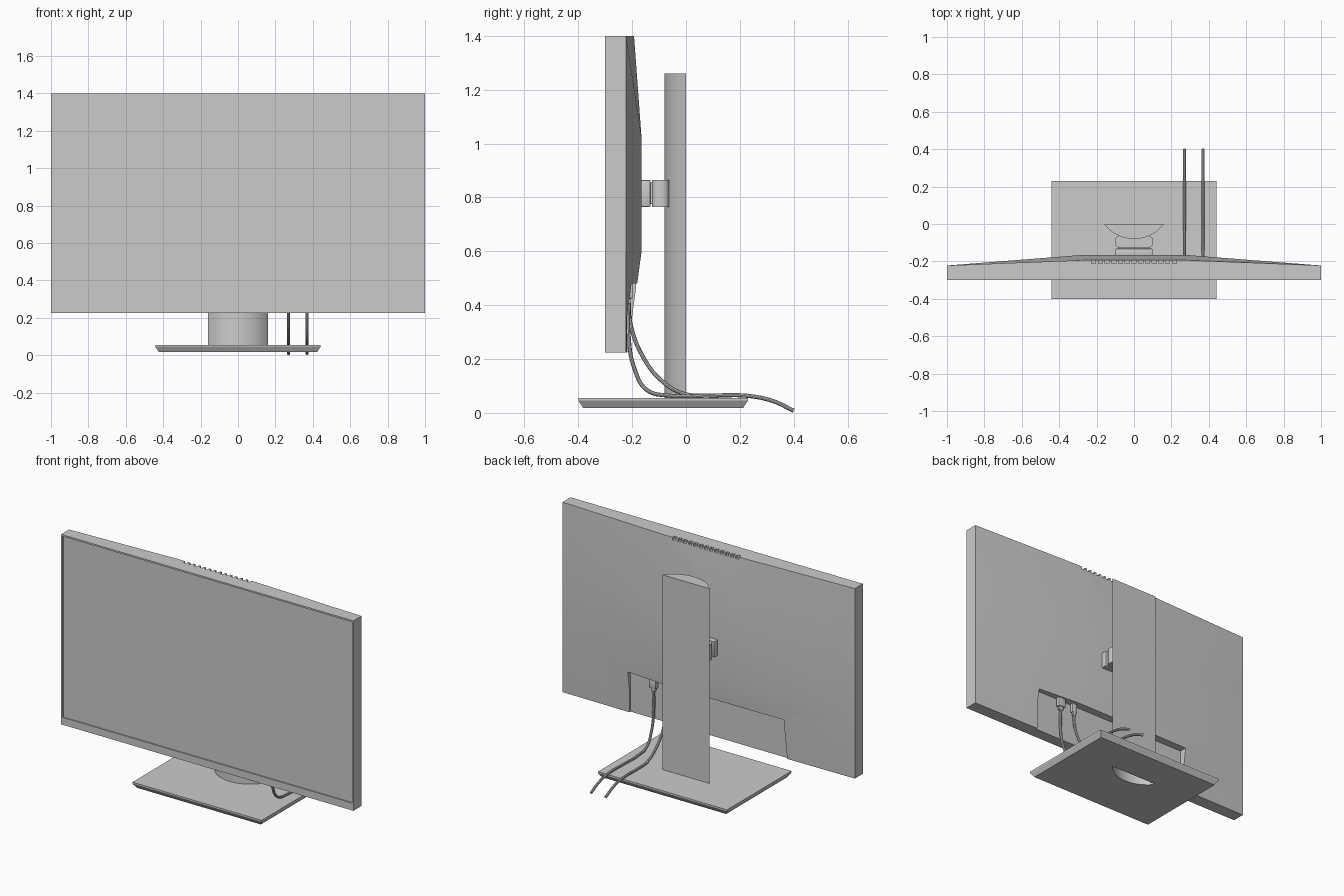
import bpy, bmesh, math

if "Cube" in bpy.data.objects:
    bpy.data.objects.remove(bpy.data.objects["Cube"])


def finish(bm, name, angle=30):
    bmesh.ops.recalc_face_normals(bm, faces=bm.faces)
    me = bpy.data.meshes.new(name)
    bm.to_mesh(me)
    bm.free()
    ob = bpy.data.objects.new(name, me)
    bpy.context.collection.objects.link(ob)
    return smooth(ob, angle)


def select(ob):
    bpy.ops.object.select_all(action='DESELECT')
    ob.select_set(True)
    bpy.context.view_layer.objects.active = ob


def smooth(ob, angle=30):
    select(ob)
    bpy.ops.object.shade_smooth_by_angle(angle=math.radians(angle))
    return ob


def add_box(bm, lo, hi):
    vs = bmesh.ops.create_cube(bm, size=1)['verts']
    for v in vs:
        v.co = [lo[i] + (v.co[i] + 0.5) * (hi[i] - lo[i]) for i in range(3)]
    return vs


def box(name, lo, hi, round_z=0.0, bevel=0.0):
    bm = bmesh.new()
    add_box(bm, lo, hi)
    if round_z:
        es = [e for e in bm.edges if abs(e.verts[0].co.z - e.verts[1].co.z) > 1e-4]
        bmesh.ops.bevel(bm, geom=es, offset=round_z, segments=8, profile=0.5, affect='EDGES')
    if bevel:
        bmesh.ops.bevel(bm, geom=bm.edges[:], offset=bevel, segments=2, profile=0.5, affect='EDGES')
    return finish(bm, name)


def prism(name, pts, z0, z1, open_bottom=False):
    bm = bmesh.new()
    lo = [bm.verts.new((x, y, z0)) for x, y in pts]
    hi = [bm.verts.new((x, y, z1)) for x, y in pts]
    n = len(pts)
    for i in range(n):
        j = (i + 1) % n
        bm.faces.new((lo[i], lo[j], hi[j], hi[i]))
    bm.faces.new(hi)
    if not open_bottom:
        bm.faces.new(lo[::-1])
    return finish(bm, name)


def cut(ob, cutter):
    m = ob.modifiers.new('cut', 'BOOLEAN')
    m.operation = 'DIFFERENCE'
    m.solver = 'EXACT'
    m.object = cutter
    select(ob)
    bpy.ops.object.modifier_apply(modifier=m.name)
    bpy.data.objects.remove(cutter, do_unlink=True)
    smooth(ob)


# display body: lofted back, flat edges, inset screen
F, Z0, Z1 = -0.30, 0.225, 1.40
xs = [-1, -0.27, 0.27, 1]
zs = [Z0, 0.60, 1.02, Z1]
mid = [-0.216, -0.165, -0.165, -0.193]
bm = bmesh.new()
back = [[bm.verts.new((x, -0.222 if abs(x) == 1 else mid[k], z)) for x in xs]
        for k, z in enumerate(zs)]
for k in range(3):
    for i in range(3):
        bm.faces.new((back[k][i], back[k][i + 1], back[k + 1][i + 1], back[k + 1][i]))


def rect(x, y, za, zb):
    return [bm.verts.new(p) for p in ((-x, y, za), (x, y, za), (x, y, zb), (-x, y, zb))]


outer = rect(1, F, Z0, Z1)
rim = rect(0.99, F, 0.27, 1.39)
screen = rect(0.99, F + 0.008, 0.27, 1.39)
for a, b in ((outer, rim), (rim, screen)):
    for i in range(4):
        j = (i + 1) % 4
        bm.faces.new((a[i], a[j], b[j], b[i]))
bm.faces.new(screen)
bm.faces.new([outer[0], outer[1]] + back[0][::-1])
bm.faces.new([outer[3], outer[2]] + back[3][::-1])
bm.faces.new([outer[0], outer[3]] + [r[0] for r in back[::-1]])
bm.faces.new([outer[1], outer[2]] + [r[3] for r in back[::-1]])
body = finish(bm, 'display_body')

# connector recess and top vent slots
cut(body, box('recess_cutter', (-0.54, -0.229, 0.1), (0.54, -0.1, 0.48)))
bm = bmesh.new()
for i in range(13):
    x = (i - 6) * 0.036
    add_box(bm, (x - 0.011, -0.212, 1.385), (x + 0.011, -0.15, 1.45))
cut(body, finish(bm, 'vent_cutter'))

# stand column: flat back, curved front
a0 = math.asin(0.8)
arc = [(0.2 * math.sin(a), 0.12 - 0.2 * math.cos(a))
       for a in [a0 * (i / 16 - 1) for i in range(33)]]
prism('stand_column', arc, 0.018, 1.26, open_bottom=True)

# base plate with undercut edge and column opening
bm = bmesh.new()
rings = []
for inset, z in ((0.018, 0.018), (0.0, 0.046), (0.0, 0.055)):
    x, ya, yb = 0.442 - inset, -0.40 + inset, 0.23 - inset
    rings.append([bm.verts.new(p) for p in ((-x, ya, z), (x, ya, z), (x, yb, z), (-x, yb, z))])
for a, b in zip(rings, rings[1:]):
    for i in range(4):
        j = (i + 1) % 4
        bm.faces.new((a[i], a[j], b[j], b[i]))
bm.faces.new(rings[0])
bm.faces.new(rings[-1])
base = finish(bm, 'stand_base')
cut(base, prism('column_cutter', arc, -0.1, 0.2))

# tilt mount between display and column
box('mount_plate', (-0.1, -0.175, 0.765), (0.1, -0.132, 0.865), bevel=0.004)
box('mount_neck', (-0.085, -0.14, 0.775), (0.085, -0.12, 0.855))
box('mount_hinge', (-0.102, -0.127, 0.765), (0.102, -0.062, 0.865), round_z=0.028)


# plugs and cables
def cable(name, x, path, half, depth):
    box(name + '_plug', (x - half, -0.224, 0.425), (x + half, -0.224 + depth, 0.485), bevel=0.003)
    box(name + '_collar', (x - half * 0.6, -0.22, 0.405), (x + half * 0.6, -0.204, 0.43), bevel=0.003)
    cu = bpy.data.curves.new(name, 'CURVE')
    cu.dimensions = '3D'
    cu.bevel_depth = 0.008
    cu.bevel_resolution = 3
    cu.use_fill_caps = True
    cu.resolution_u = 10
    sp = cu.splines.new('BEZIER')
    sp.bezier_points.add(len(path) - 1)
    for p, (y, z) in zip(sp.bezier_points, path):
        p.co = (x, y, z)
        p.handle_left_type = p.handle_right_type = 'AUTO'
    ob = bpy.data.objects.new(name, cu)
    bpy.context.collection.objects.link(ob)
    select(ob)
    bpy.ops.object.convert(target='MESH')
    smooth(bpy.context.object)


tail = [(0.08, 0.064), (0.22, 0.064), (0.32, 0.045), (0.4, 0.008)]
cable('inner_cable', 0.27, [(-0.212, 0.42), (-0.208, 0.34), (-0.155, 0.2), (-0.085, 0.115),
                            (-0.01, 0.072)] + tail, 0.018, 0.02)
cable('outer_cable', 0.37, [(-0.212, 0.42), (-0.214, 0.3), (-0.19, 0.16), (-0.145, 0.085),
                            (-0.06, 0.064)] + tail, 0.024, 0.026)
